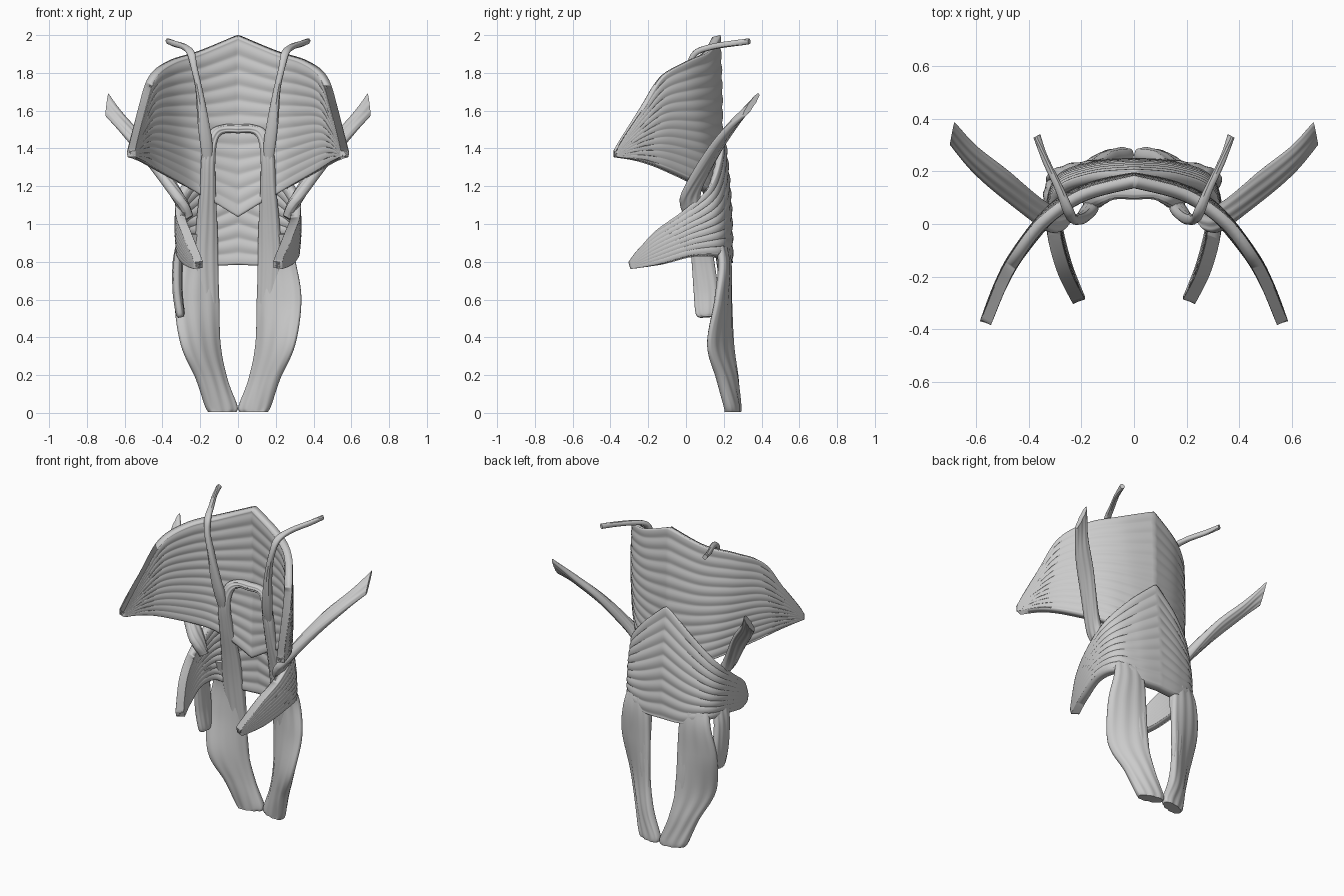
import bpy, math
from mathutils import Vector


def smooth(rows, t):
    """Catmull-Rom blend through rows of numbers, t in 0..1."""
    n = len(rows) - 1
    i = min(int(t * n), n - 1)
    f = t * n - i
    p = [rows[max(0, min(n, k))] for k in (i - 1, i, i + 1, i + 2)]
    return [b + 0.5 * f * (c - a + f * (2*a - 5*b + 4*c - d + f * (3*(b - c) + d - a)))
            for a, b, c, d in zip(*p)]


def finish(name, verts, faces, mirror=False, solid=0):
    me = bpy.data.meshes.new(name)
    me.from_pydata(verts, [], faces)
    ob = bpy.data.objects.new(name, me)
    bpy.context.collection.objects.link(ob)
    bpy.ops.object.select_all(action='DESELECT')
    ob.select_set(True)
    bpy.context.view_layer.objects.active = ob
    bpy.ops.object.shade_smooth_by_angle(angle=math.radians(50))
    if solid:
        m = ob.modifiers.new("thickness", 'SOLIDIFY')
        m.thickness, m.offset = solid, 0
    if mirror:
        ob.modifiers.new("mirror", 'MIRROR')
    return ob


def strap(name, sections, steps=40, sides=48, mirror=True, grooves=9):
    """Loft of oval sections; each row is edge a, edge b, thickness."""
    verts, faces = [], []
    at = lambda t: smooth(sections, max(0, min(1, t)))
    mid = lambda r: (Vector(r[:3]) + Vector(r[3:6])) / 2
    for i in range(steps + 1):
        t = i / steps
        r = at(t)
        w = (Vector(r[3:6]) - Vector(r[:3])) / 2
        nrm = (mid(at(t + .02)) - mid(at(t - .02))).cross(w).normalized()
        for k in range(sides):
            a = math.tau * k / sides
            c, s = math.cos(a), math.sin(a)
            h = math.copysign(abs(s) ** 0.7, s) * (1 + 0.08 * math.sin(grooves * a + 3 * t))
            verts.append(mid(r) + w * c + nrm * (h * r[6] / 2))
    for i in range(steps):
        for k in range(sides):
            k2 = (k + 1) % sides
            faces.append((i*sides + k, i*sides + k2, (i+1)*sides + k2, (i+1)*sides + k))
    faces.append(tuple(reversed(range(sides))))
    faces.append(tuple(range(steps * sides, (steps + 1) * sides)))
    return finish(name, verts, faces, mirror)


def sheet(name, columns, thick, ribs, nu=80, nv=80):
    """Symmetric curved sheet; each row is top edge point, bottom edge point."""
    verts, faces = [], []
    for i in range(nu + 1):
        u = 2 * i / nu - 1
        r = smooth(columns, abs(u))
        sx = -1 if u < 0 else 1
        out = Vector((r[0], r[1] + 0.25, 0)).normalized()
        fade = 1 - abs(u) ** 2
        for j in range(nv + 1):
            v = j / nv
            p = Vector(r[:3]).lerp(Vector(r[3:6]), v)
            wave = 0.003 * math.sin(ribs * math.tau * v + 2 * u * u)
            p += out * fade * (wave + 0.012 * math.sin(math.pi * v))
            verts.append((p.x * sx, p.y, p.z))
    for i in range(nu):
        for j in range(nv):
            a = i * (nv + 1) + j
            faces.append((a, a + 1, a + nv + 2, a + nv + 1))
    return finish(name, verts, faces, solid=thick)


# Upper back shell, sweeping forward to two pointed shoulders
sheet("upper_back_muscle", [
    (0, .16, 1.995, 0, .16, 1.04),
    (.20, .105, 1.91, .13, .14, 1.12),
    (.35, .00, 1.86, .26, .09, 1.19),
    (.45, -.13, 1.78, .42, -.09, 1.28),
    (.505, -.23, 1.62, .505, -.23, 1.33),
    (.565, -.375, 1.385, .565, -.375, 1.355)], .045, 12)

# Lower back sheet, wrapping round to two forward wings
sheet("lower_back_muscle", [
    (0, .18, 1.49, 0, .225, .79),
    (.16, .165, 1.34, .14, .215, .79),
    (.285, .11, 1.18, .27, .17, .83),
    (.305, -.02, 1.06, .30, .03, .83),
    (.27, -.17, .95, .265, -.14, .785),
    (.21, -.295, .80, .21, -.285, .765)], .05, 9)

# Inner arch beside the spine, running down into the legs
strap("spine_arch", [
    (0, .12, 1.48, 0, .12, 1.53, .05),
    (.07, .12, 1.48, .085, .12, 1.525, .05),
    (.105, .10, 1.45, .15, .095, 1.49, .05),
    (.12, .09, 1.36, .19, .075, 1.37, .05),
    (.12, .12, 1.2, .20, .10, 1.2, .05),
    (.11, .17, 1.0, .22, .15, 1.0, .06),
    (.105, .205, .8, .23, .185, .8, .06),
    (.10, .235, .5, .2, .21, .5, .04),
    (.09, .25, .3, .17, .22, .3, .02)], steps=60)

# Thin tendons rising from the arch and hooking backward
strap("neck_tendon", [
    (.14, .085, 1.30, .18, .085, 1.30, .02),
    (.135, .065, 1.42, .20, .055, 1.42, .045),
    (.155, .04, 1.55, .215, .03, 1.55, .045),
    (.185, .02, 1.70, .225, .02, 1.71, .045),
    (.215, .02, 1.83, .25, .02, 1.83, .035),
    (.23, .05, 1.91, .27, .05, 1.90, .03),
    (.27, .14, 1.94, .30, .13, 1.935, .03),
    (.325, .25, 1.955, .35, .24, 1.955, .03),
    (.36, .34, 1.975, .38, .33, 1.96, .03)], sides=20)

# Flat straps reaching up, outward and back
strap("side_strap", [
    (.275, .06, 1.02, .25, .00, 1.04, .05),
    (.30, .075, 1.10, .285, -.03, 1.10, .06),
    (.345, .09, 1.21, .345, -.02, 1.165, .06),
    (.47, .195, 1.42, .49, .09, 1.34, .055),
    (.60, .295, 1.57, .61, .195, 1.475, .045),
    (.685, .385, 1.69, .70, .305, 1.57, .03)])

# Broad legs, twisted outward at the middle
strap("leg_muscle", [
    (.14, .20, .95, .27, .15, .95, .05),
    (.11, .22, .8, .305, .19, .8, .06),
    (.10, .23, .6, .335, .165, .6, .06),
    (.095, .245, .36, .30, .12, .36, .065),
    (.06, .265, .18, .22, .175, .18, .075),
    (.005, .27, .04, .175, .22, .04, .075),
    (.01, .27, .005, .155, .225, .005, .07)])

# Small hanging strap on the left side only
strap("left_hip_strap", [
    (-.31, .02, .92, -.28, .13, .92, .04),
    (-.325, .03, .8, -.31, .15, .8, .05),
    (-.325, .04, .65, -.315, .17, .65, .05),
    (-.31, .05, .53, -.305, .16, .54, .045),
    (-.305, .07, .505, -.30, .14, .51, .03)], mirror=False)
